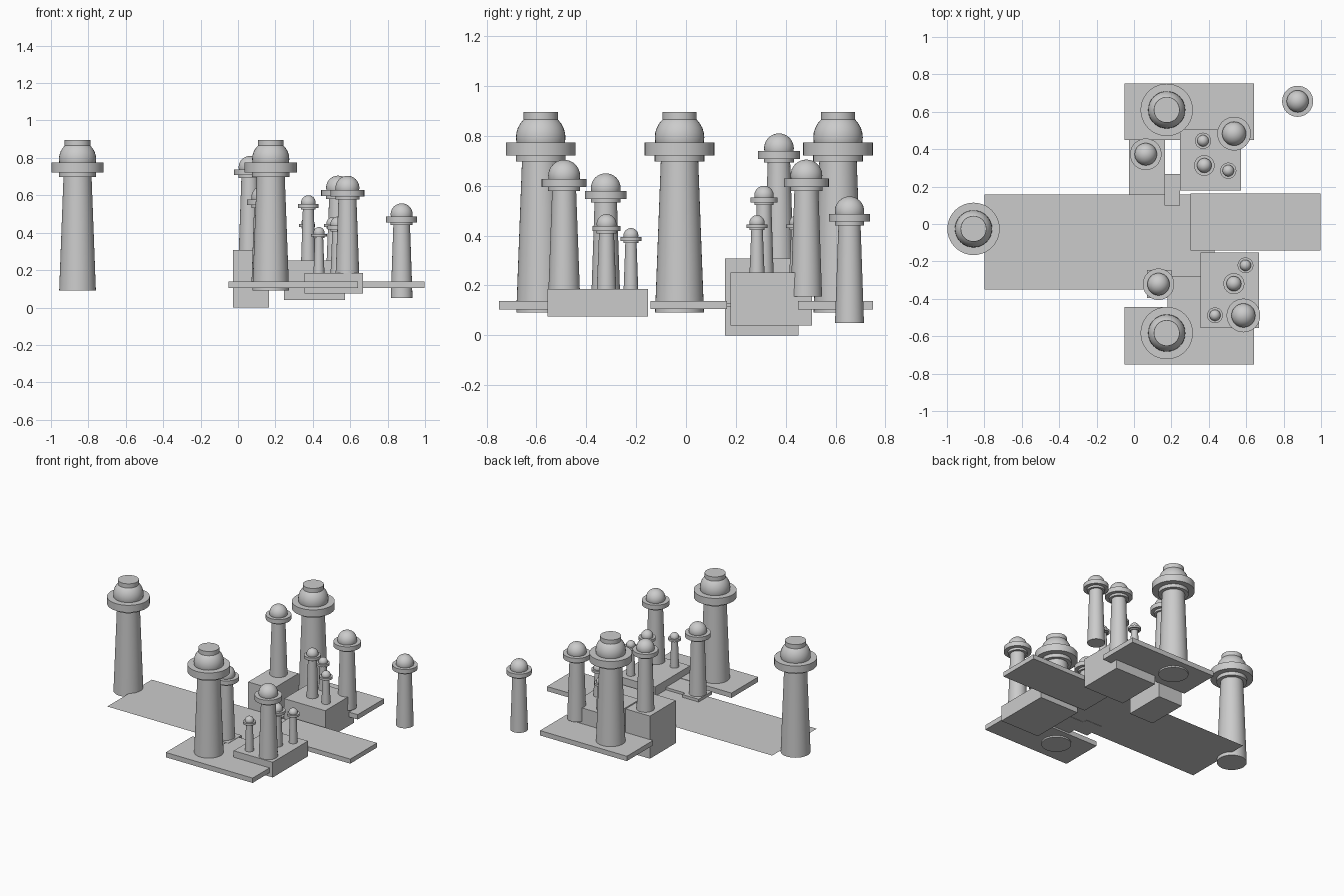
import bpy

if "Cube" in bpy.data.objects:
    bpy.data.objects.remove(bpy.data.objects["Cube"])


def finish(name, smooth=False):
    ob = bpy.context.object
    ob.name = name
    if smooth:
        bpy.ops.object.shade_smooth_by_angle(angle=0.6)
    return ob


def block(name, x0, x1, y0, y1, z0, z1):
    bpy.ops.mesh.primitive_cube_add(
        size=1, location=((x0 + x1) / 2, (y0 + y1) / 2, (z0 + z1) / 2))
    bpy.context.object.scale = (x1 - x0, y1 - y0, z1 - z0)
    bpy.ops.object.transform_apply(location=False, rotation=False, scale=True)
    return finish(name)


def sheet(name, x0, x1, y0, y1, z):
    bpy.ops.mesh.primitive_plane_add(size=1, location=((x0 + x1) / 2, (y0 + y1) / 2, z))
    bpy.context.object.scale = (x1 - x0, y1 - y0, 1)
    bpy.ops.object.transform_apply(location=False, rotation=False, scale=True)
    return finish(name)


def drum(name, x, y, z0, z1, r0, r1=None):
    bpy.ops.mesh.primitive_cone_add(
        vertices=40, radius1=r0, radius2=r0 if r1 is None else r1,
        depth=z1 - z0, location=(x, y, (z0 + z1) / 2))
    return finish(name, True)


def tower(name, x, y, base, top, r, cap=False):
    """Tapered shaft, collar, balcony ring and dome; r is the balcony radius."""
    ring_top = top - 0.85 * r
    ring_low = ring_top - 0.37 * r
    collar_low = ring_low - 0.18 * r
    drum(name + "_shaft", x, y, base, ring_low, 0.70 * r, 0.53 * r)
    drum(name + "_collar", x, y, collar_low, ring_low, 0.71 * r)
    drum(name + "_balcony", x, y, ring_low, ring_top, r)
    bpy.ops.mesh.primitive_uv_sphere_add(
        segments=32, ring_count=16, radius=0.71 * r, location=(x, y, top - 0.71 * r))
    finish(name + "_dome", True)
    if cap:
        drum(name + "_cap", x, y, top - 0.035, top + 0.003, 0.49 * r)


# Ground sheets and walkway slabs
sheet("courtyard_sheet", -0.80, 0.43, -0.35, 0.158, 0.117)
block("entrance_slab", 0.303, 0.997, -0.142, 0.164, 0.105, 0.138)
block("back_terrace", -0.052, 0.642, 0.45, 0.75, 0.103, 0.138)
block("front_terrace", -0.052, 0.642, -0.75, -0.445, 0.103, 0.138)
block("back_link", 0.163, 0.245, 0.098, 0.268, 0.113, 0.127)
block("front_link", 0.18, 0.36, -0.445, -0.277, 0.115, 0.135)
block("front_tower_plinth", 0.07, 0.20, -0.395, -0.245, 0.115, 0.137)

# Building blocks
block("back_hall", 0.245, 0.573, 0.178, 0.505, 0.04, 0.252)
block("back_side_hall", -0.028, 0.167, 0.156, 0.452, 0.0, 0.308)
block("front_hall", 0.355, 0.667, -0.556, -0.153, 0.075, 0.185)

# Three great towers with flat caps
for label, x, y in (("west", -0.858, -0.026), ("back", 0.175, 0.610), ("front", 0.175, -0.583)):
    tower(label + "_great_tower", x, y, 0.092, 0.893, 0.140, cap=True)

# Smaller towers: x, y, base, top, balcony radius
small = [
    (0.063, 0.373, 0.30, 0.81, 0.084),
    (0.535, 0.483, 0.155, 0.705, 0.090),
    (0.875, 0.656, 0.05, 0.557, 0.083),
    (0.376, 0.313, 0.25, 0.60, 0.055),
    (0.369, 0.445, 0.25, 0.482, 0.043),
    (0.504, 0.285, 0.25, 0.482, 0.043),
    (0.585, -0.489, 0.18, 0.704, 0.090),
    (0.534, -0.319, 0.18, 0.486, 0.056),
    (0.596, -0.221, 0.18, 0.43, 0.042),
    (0.433, -0.488, 0.18, 0.43, 0.042),
    (0.131, -0.322, 0.125, 0.65, 0.084),
]
for i, (x, y, base, top, r) in enumerate(small, 1):
    tower(f"small_tower_{i}", x, y, base, top, r)
